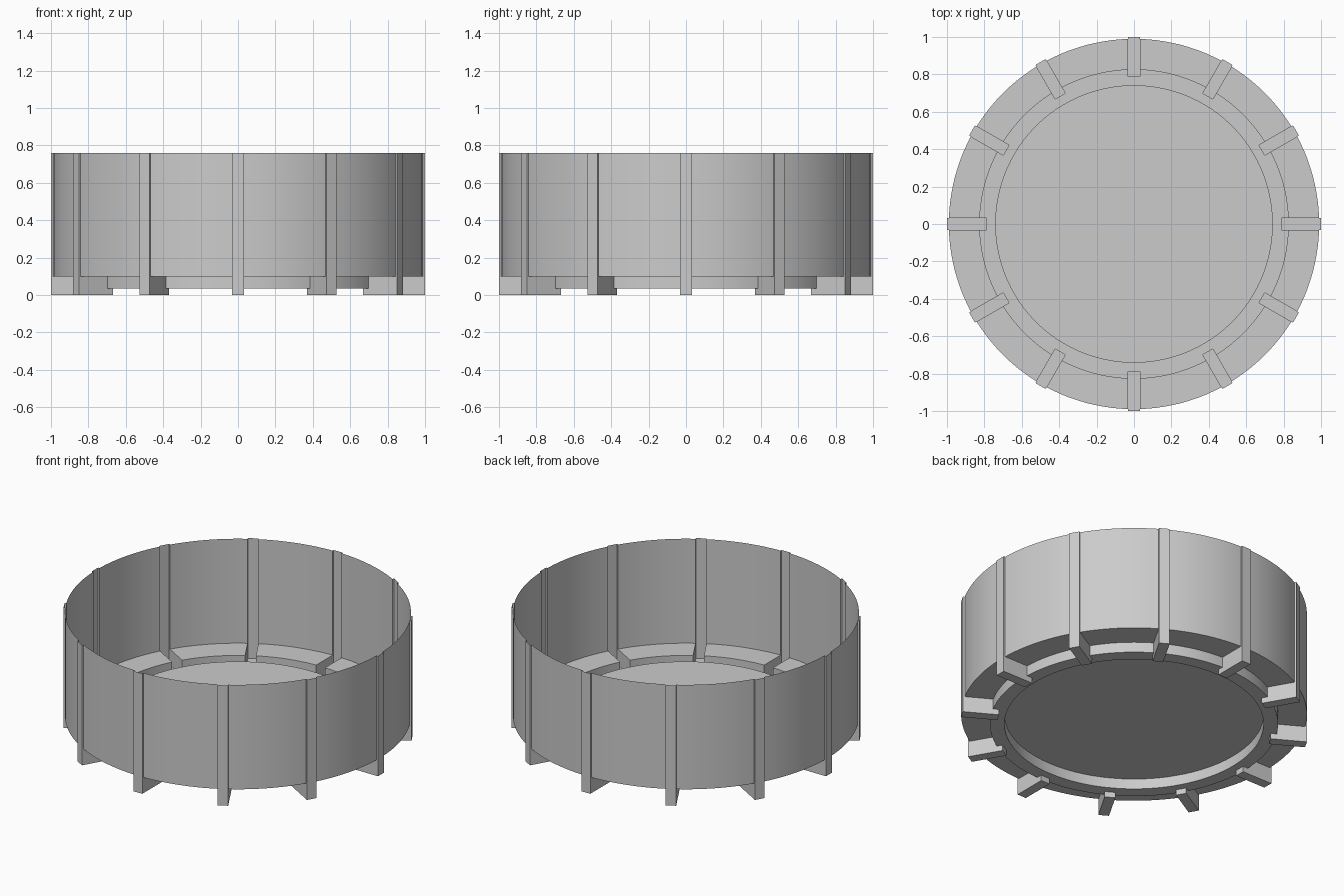
import bpy, bmesh
from math import pi, sin, cos, asin, sqrt

if "Cube" in bpy.data.objects:
    bpy.data.objects.remove(bpy.data.objects["Cube"])

RIBS = 12            # ribs around the tub
HALF = 0.031         # half the width of a rib
STEPS = 10           # arc steps between two ribs
WALL, TOP = 0.99, 0.76
LEDGE, LEDGE_Z = 0.825, 0.10
RING_Z, RIB_IN = 0.035, 0.79
DISC, DISC_Z = 0.742, 0.10


def finish(name, bm):
    bmesh.ops.remove_doubles(bm, verts=bm.verts, dist=1e-5)
    mesh = bpy.data.meshes.new(name)
    bm.to_mesh(mesh)
    bm.free()
    obj = bpy.data.objects.new(name, mesh)
    bpy.context.collection.objects.link(obj)
    bpy.ops.object.select_all(action='DESELECT')
    obj.select_set(True)
    bpy.context.view_layer.objects.active = obj
    bpy.ops.object.shade_smooth_by_angle(angle=pi / 8)
    return obj


def edge_angles(r, k):
    # angles of the arc between rib k and rib k + 1, clear of both ribs
    gap = asin(HALF / r)
    start, end = 2 * pi * k / RIBS + gap, 2 * pi * (k + 1) / RIBS - gap
    return [start + (end - start) * i / STEPS for i in range(STEPS + 1)]


def sweep(bm, profile, closed=False):
    # turn a thin profile (radius, z) about z, leaving slots for the ribs unless closed
    rows = []
    for r, z in profile:
        arcs = [[bm.verts.new((r * cos(a), r * sin(a), z)) for a in edge_angles(r, k)]
                for k in range(RIBS)]
        if closed:
            ring = [v for arc in arcs for v in arc]
            arcs = [ring + ring[:1]]
        rows.append(arcs)
    for upper, lower in zip(rows, rows[1:]):
        for a, b in zip(upper, lower):
            for i in range(len(a) - 1):
                bm.faces.new((a[i], b[i], b[i + 1], a[i + 1]))
    return rows


# Outer wall and stepped floor rim, slotted where the ribs open into them
bm = bmesh.new()
sweep(bm, [(WALL, TOP), (WALL, LEDGE_Z), (LEDGE, LEDGE_Z), (LEDGE, RING_Z), (RIB_IN, RING_Z)])
finish("slotted_wall", bm)

# Lower ring and raised centre disc
bm = bmesh.new()
rows = sweep(bm, [(RIB_IN, RING_Z), (DISC, RING_Z), (DISC, DISC_Z)], closed=True)
bm.faces.new(list(reversed(rows[-1][0][:-1])))
finish("centre_disc", bm)


# Hollow ribs: open channels running down the wall and under the rim
def chord(r):
    return sqrt(r * r - HALF * HALF)


outer = [(1.0, TOP), (1.0, 0), (chord(RIB_IN), 0), (chord(RIB_IN), RING_Z)]
inner = [(chord(LEDGE), RING_Z), (chord(LEDGE), LEDGE_Z), (chord(WALL), LEDGE_Z), (chord(WALL), TOP)]
bm = bmesh.new()
right = [bm.verts.new((x, -HALF, z)) for x, z in outer + inner]
left = [bm.verts.new((x, HALF, z)) for x, z in outer + inner]
for i in range(len(outer) - 1):
    bm.faces.new((right[i], right[i + 1], left[i + 1], left[i]))
bm.faces.new(left)
bm.faces.new(list(reversed(right)))
rib = finish("rib_1", bm)
for k in range(1, RIBS):
    copy = bpy.data.objects.new(f"rib_{k + 1}", rib.data)
    copy.rotation_euler.z = 2 * pi * k / RIBS
    bpy.context.collection.objects.link(copy)
